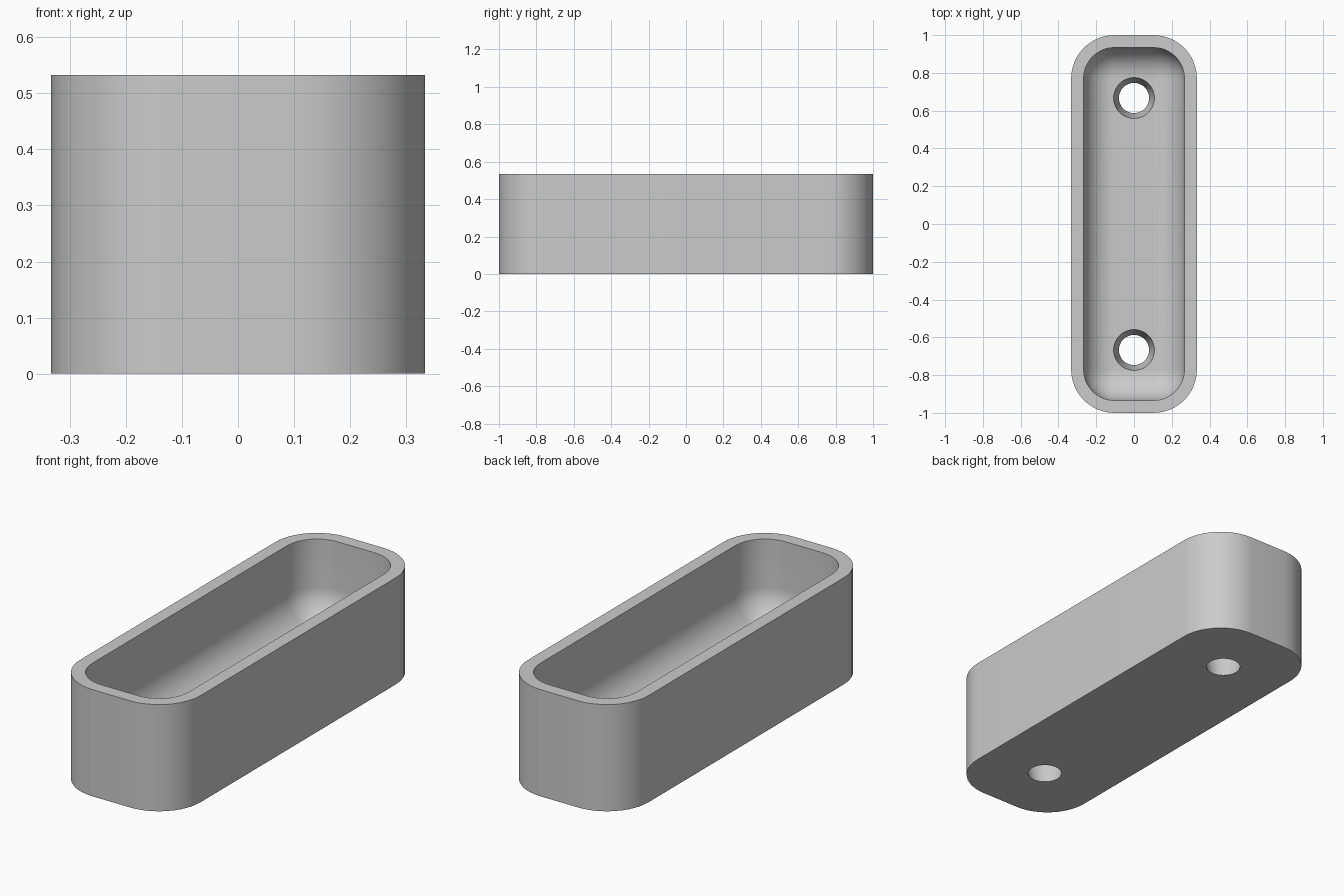
import bpy
import bmesh
import math

cube = bpy.data.objects.get("Cube")
if cube:
    bpy.data.objects.remove(cube, do_unlink=True)

HALF_W, HALF_L, HEIGHT = 0.333, 1.0, 0.533
CORNER, WALL, FLOOR, FILLET = 0.23, 0.066, 0.133, 0.162
HOLE_Y, HOLE_BOTTOM, HOLE_TOP = 0.667, 0.08, 0.108

grey = bpy.data.materials.new("plain grey")
grey.use_nodes = True
colour = (0.6, 0.6, 0.6, 1)
grey.diffuse_color = colour
grey.node_tree.nodes["Principled BSDF"].inputs["Base Color"].default_value = colour


def ring(bm, inset, z, segments=12):
    """Rounded rectangle, inset from the outer outline."""
    r = CORNER - inset
    cx, cy = HALF_W - CORNER, HALF_L - CORNER
    verts = []
    for quarter, (sx, sy) in enumerate([(1, 1), (-1, 1), (-1, -1), (1, -1)]):
        for i in range(segments + 1):
            a = (quarter + i / segments) * math.pi / 2
            verts.append(bm.verts.new((sx * cx + r * math.cos(a),
                                       sy * cy + r * math.sin(a), z)))
    return verts


# Tray: outer wall, flat rim, inner wall, rounded cavity bottom
levels = [(0, 0), (0, HEIGHT), (WALL, HEIGHT)]
steps = 12
for i in range(steps + 1):
    a = i / steps * math.pi / 2
    levels.append((WALL + FILLET * (1 - math.cos(a)),
                   FLOOR + FILLET * (1 - math.sin(a))))

bm = bmesh.new()
rings = [ring(bm, *level) for level in levels]
for low, high in zip(rings, rings[1:]):
    n = len(low)
    for i in range(n):
        j = (i + 1) % n
        bm.faces.new((low[i], low[j], high[j], high[i]))
bm.faces.new(list(reversed(rings[0])))
bm.faces.new(rings[-1])
bmesh.ops.recalc_face_normals(bm, faces=bm.faces)
mesh = bpy.data.meshes.new("tray")
bm.to_mesh(mesh)
bm.free()
tray = bpy.data.objects.new("tray", mesh)
bpy.context.collection.objects.link(tray)
mesh.materials.append(grey)

# Two tapered screw holes through the floor
slope = (HOLE_TOP - HOLE_BOTTOM) / FLOOR
extra = 0.05
for side in (-1, 1):
    bpy.ops.mesh.primitive_cone_add(
        vertices=48, radius1=HOLE_BOTTOM - slope * extra,
        radius2=HOLE_TOP + slope * extra, depth=FLOOR + 2 * extra,
        location=(0, side * HOLE_Y, FLOOR / 2))
    cutter = bpy.context.object
    cutter.name = "hole_cutter"
    cutter.hide_render = True
    cutter.data.materials.append(grey)
    bpy.context.view_layer.objects.active = tray
    cut = tray.modifiers.new("screw_hole", 'BOOLEAN')
    cut.operation = 'DIFFERENCE'
    cut.solver = 'EXACT'
    cut.object = cutter
    bpy.ops.object.modifier_apply(modifier=cut.name)
    bpy.data.objects.remove(cutter, do_unlink=True)

# Smooth the curves, keep the rim and base edges crisp
bpy.ops.object.select_all(action='DESELECT')
tray.select_set(True)
bpy.context.view_layer.objects.active = tray
bpy.ops.object.shade_smooth_by_angle(angle=math.radians(30))
